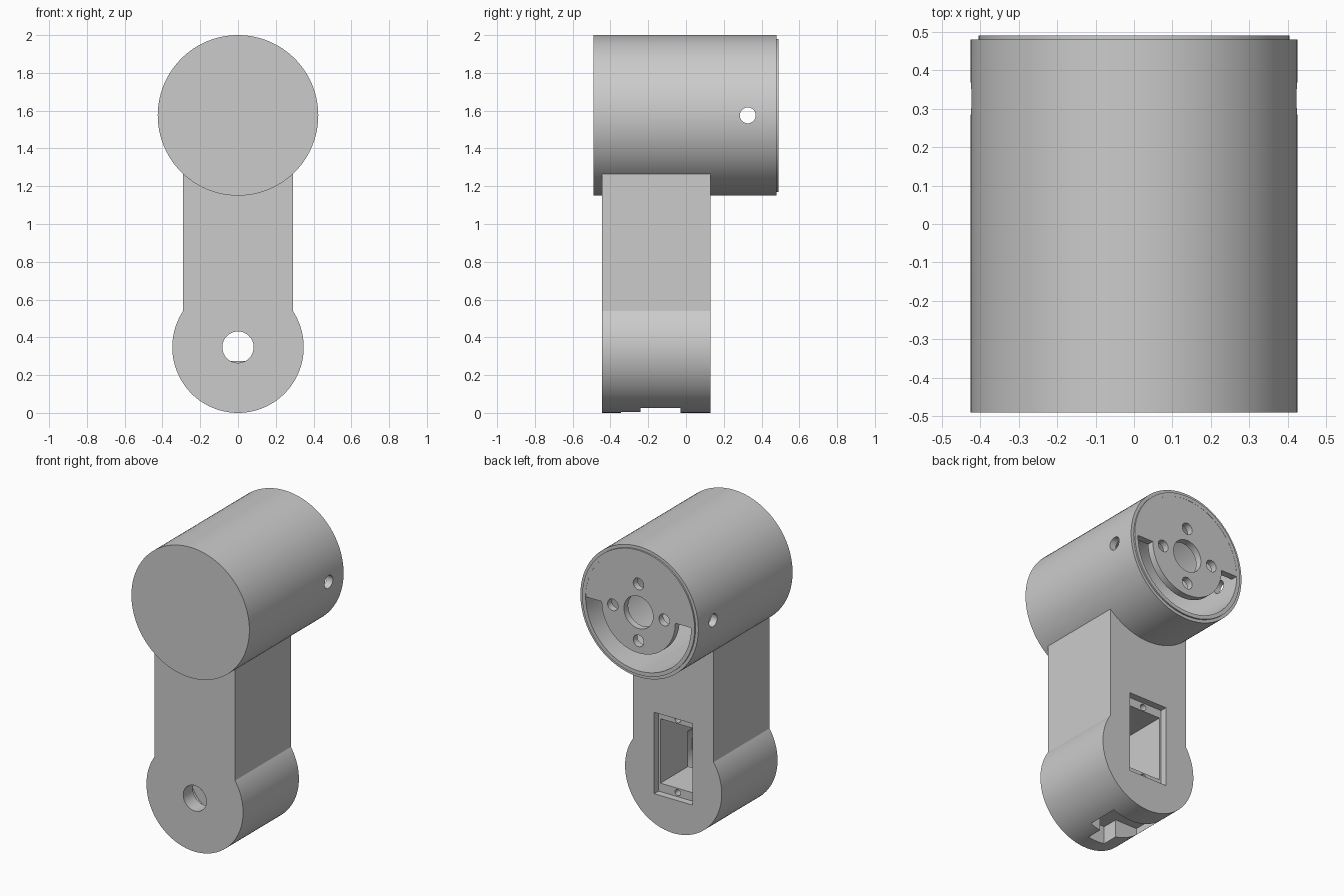
import bpy, bmesh, math
from mathutils import Matrix

cube = bpy.data.objects.get("Cube")
if cube:
    bpy.data.objects.remove(cube, do_unlink=True)

grey = bpy.data.materials.new("plain grey")
grey.use_nodes = True
colour = (0.6, 0.6, 0.6, 1)
grey.diffuse_color = colour
grey.node_tree.nodes["Principled BSDF"].inputs["Base Color"].default_value = colour

HEAD_Z, HEAD_R = 1.575, 0.425
FOOT_Z = FOOT_R = 0.348


def prism(name, outline, y0, y1):
    """Extrude an (x, z) outline from y0 to y1."""
    bm = bmesh.new()
    face = bm.faces.new([bm.verts.new((x, y0, z)) for x, z in outline])
    new = bmesh.ops.extrude_face_region(bm, geom=[face])["geom"]
    bmesh.ops.translate(bm, vec=(0, y1 - y0, 0),
                        verts=[v for v in new if isinstance(v, bmesh.types.BMVert)])
    bmesh.ops.recalc_face_normals(bm, faces=bm.faces)
    mesh = bpy.data.meshes.new(name)
    bm.to_mesh(mesh)
    bm.free()
    mesh.materials.append(grey)
    obj = bpy.data.objects.new(name, mesh)
    bpy.context.collection.objects.link(obj)
    return obj


def arc(r, z, start=0, end=360, n=96, x=0):
    count = n if end - start == 360 else n + 1
    angles = [math.radians(start + (end - start) * i / n) for i in range(count)]
    return [(x + r * math.cos(a), z + r * math.sin(a)) for a in angles]


def disc(name, r, z, y0, y1, x=0, n=96):
    return prism(name, arc(r, z, n=n, x=x), y0, y1)


def box(name, x0, x1, y0, y1, z0, z1):
    return prism(name, [(x0, z0), (x1, z0), (x1, z1), (x0, z1)], y0, y1)


def combine(target, tool, operation):
    mod = target.modifiers.new(operation.lower(), "BOOLEAN")
    mod.operation, mod.solver, mod.object = operation, "EXACT", tool
    bpy.context.view_layer.objects.active = target
    bpy.ops.object.modifier_apply(modifier=mod.name)
    bpy.data.objects.remove(tool, do_unlink=True)


# Solid body: barrel head with a stepped rim, and an arm ending in a round foot
body = disc("arm_and_head", HEAD_R, HEAD_Z, -0.49, 0.48)
combine(body, disc("rim", 0.405, HEAD_Z, 0.3, 0.49), "UNION")
half = 0.29
corner = math.degrees(math.acos(half / FOOT_R))
keyhole = arc(FOOT_R, FOOT_Z, 180 - corner, 360 + corner)
combine(body, prism("arm", keyhole + [(half, 1.4), (-half, 1.4)], -0.445, 0.13), "UNION")

# Hollow head and the cross hole through its sides
combine(body, disc("head_cavity", 0.38, HEAD_Z, -0.2, 0.6), "DIFFERENCE")
cross = disc("cross_hole", 0.042, 0, -0.6, 0.6, n=48)
cross.data.transform(Matrix.Translation((0, 0.327, HEAD_Z)) @ Matrix.Rotation(math.pi / 2, 4, "Z"))
combine(body, cross, "DIFFERENCE")

# Motor pocket: shallow window, deeper body, round front chamber, shaft hole
combine(body, box("window", -0.138, 0.138, 0.085, 0.3, 0.22, 0.75), "DIFFERENCE")
combine(body, box("pocket", -0.125, 0.125, -0.24, 0.1, 0.275, 0.695), "DIFFERENCE")
combine(body, disc("chamber", 0.2, FOOT_Z, -0.345, -0.2), "DIFFERENCE")
combine(body, disc("shaft_hole", 0.083, FOOT_Z, -0.6, -0.3, n=64), "DIFFERENCE")
for z in (0.247, 0.722):
    combine(body, disc("screw_hole", 0.02, z, 0, 0.2, n=24), "DIFFERENCE")

# Slots in the underside of the foot
combine(body, box("wide_slot", -0.22, 0.13, -0.24, -0.03, -0.1, 0.12), "DIFFERENCE")
combine(body, box("narrow_slot", -0.06, 0.06, -0.345, -0.22, -0.1, 0.12), "DIFFERENCE")

# Mounting plate: wide upper half, smaller lower half leaving a crescent opening
outline = arc(0.383, HEAD_Z, 0, 180) + arc(0.265, HEAD_Z, 180, 360)
plate = prism("mounting_plate", outline, 0.445, 0.489)
combine(plate, disc("centre_hole", 0.105, HEAD_Z, 0.3, 0.6, n=64), "DIFFERENCE")
for x, z in arc(0.185, HEAD_Z, n=4):
    combine(plate, disc("bolt_hole", 0.038, z, 0.3, 0.6, x=x, n=32), "DIFFERENCE")

for obj in (body, plate):
    bpy.ops.object.select_all(action="DESELECT")
    obj.select_set(True)
    bpy.context.view_layer.objects.active = obj
    bpy.ops.object.shade_smooth_by_angle(angle=math.radians(30))
